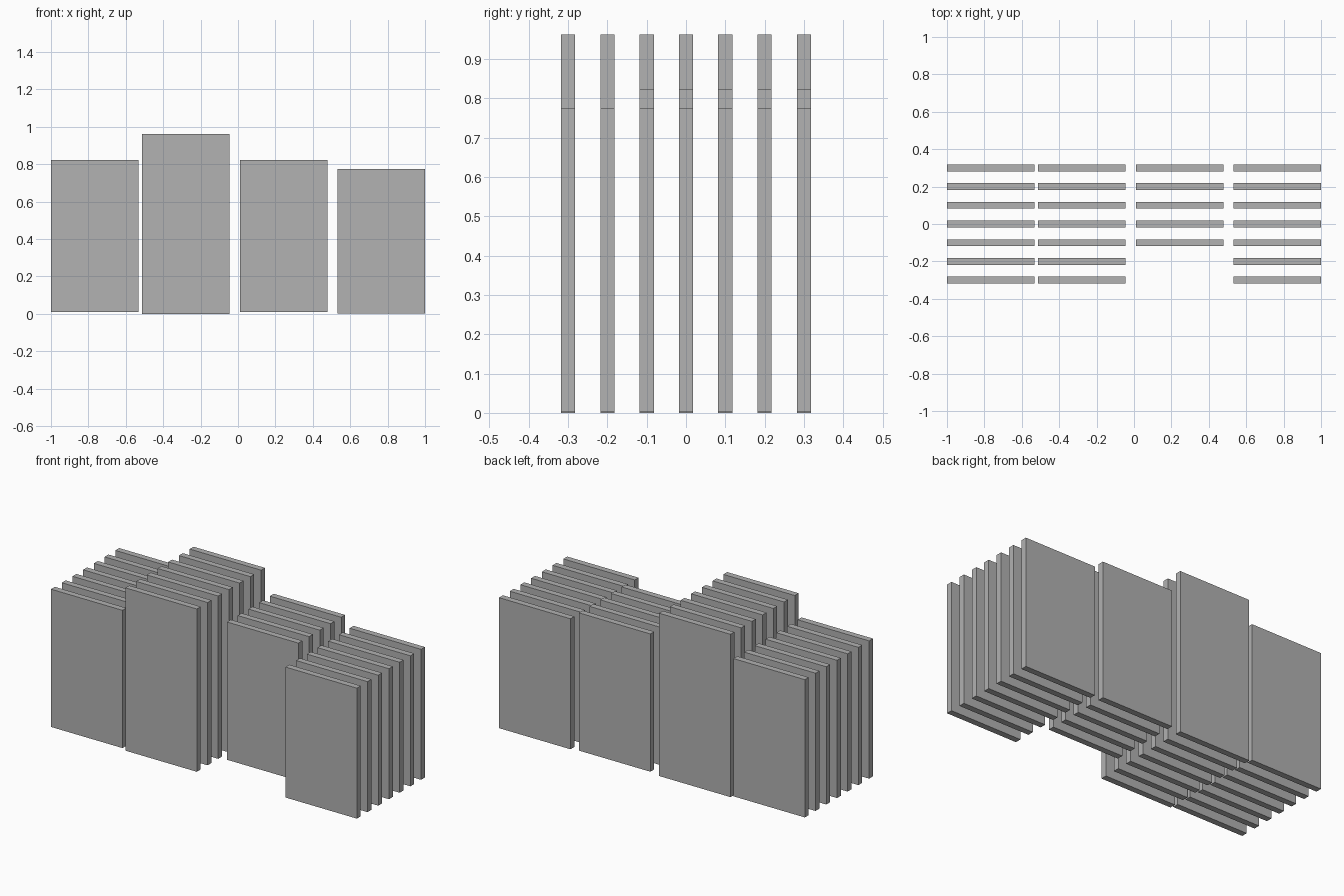
import bpy

cube = bpy.data.objects.get("Cube")
if cube:
    bpy.data.objects.remove(cube, do_unlink=True)

# Single plain grey
grey = bpy.data.materials.new("plain_grey")
grey.use_nodes = True
colour = (0.445, 0.445, 0.445, 1)
grey.diffuse_color = colour
grey.node_tree.nodes["Principled BSDF"].inputs["Base Color"].default_value = colour

WIDTH, THICK, SPACING, ROWS = 0.467, 0.036, 0.1, 7


def panel(name, x, y, bottom, top):
    bpy.ops.mesh.primitive_cube_add(size=1, location=(x, y, (bottom + top) / 2))
    ob = bpy.context.object
    ob.name = ob.data.name = name
    ob.scale = (WIDTH, THICK, top - bottom)
    bpy.ops.object.transform_apply(location=False, rotation=False, scale=True)
    ob.data.materials.append(grey)


# Columns of upright panels: name, centre x, bottom, top, first row from the front
columns = [
    ("right_outer_panel", -0.766, 0.01, 0.824, 0),
    ("right_inner_panel", -0.28, 0, 0.962, 0),
    ("left_inner_panel", 0.244, 0.01, 0.824, 2),
    ("left_outer_panel", 0.766, 0.003, 0.774, 0),
]
for name, x, bottom, top, first in columns:
    for row in range(first, ROWS):
        panel(f"{name}_{row + 1}", x, (row - (ROWS - 1) / 2) * SPACING, bottom, top)
